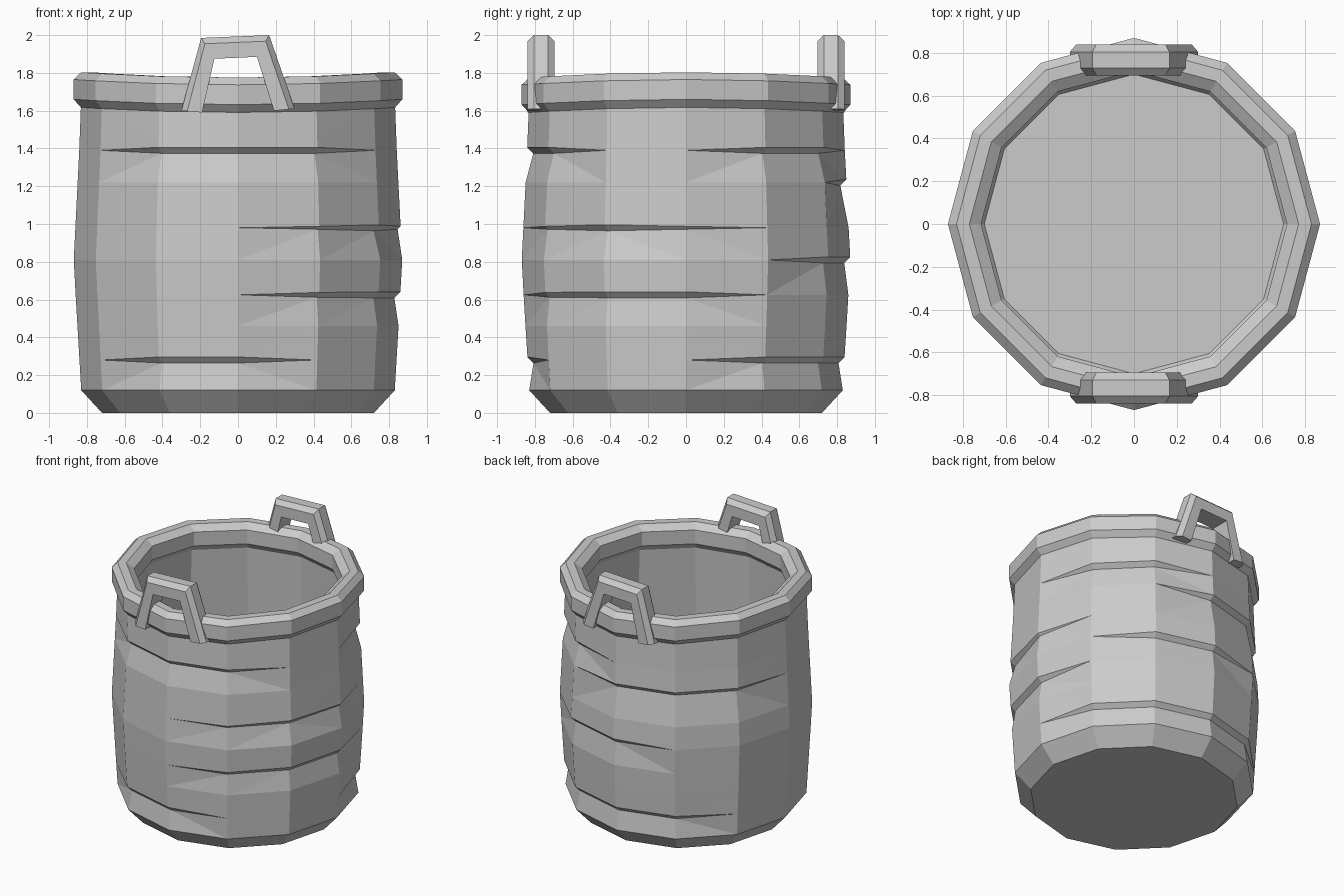
import bpy, bmesh
from math import sin, cos, pi

if "Cube" in bpy.data.objects:
    bpy.data.objects.remove(bpy.data.objects["Cube"])

N = 12


def make_object(name, bm):
    bmesh.ops.remove_doubles(bm, verts=bm.verts, dist=0.0005)
    bmesh.ops.recalc_face_normals(bm, faces=bm.faces)
    me = bpy.data.meshes.new(name)
    bm.to_mesh(me)
    bm.free()
    ob = bpy.data.objects.new(name, me)
    bpy.context.collection.objects.link(ob)
    return ob


def bridge(bm, a, b):
    n = len(a)
    for i in range(n):
        j = (i + 1) % n
        bm.faces.new((a[i], a[j], b[j], b[i]))


def ring(bm, r, z):
    """r and z are functions of the column number (column 9 is the front)."""
    return [bm.verts.new((r(k) * cos(2 * pi * k / N), r(k) * sin(2 * pi * k / N), z(k)))
            for k in range(N)]


def flat(bm, r, z):
    return ring(bm, lambda k: r, lambda k: z)


def barrel_radius(z):
    if z < 0.8:
        return 0.83 + 0.04 * (z - 0.12) / 0.68
    return 0.87 - 0.04 * (z - 0.8) / 0.8


# Overlap ledges: height -> {column: strength}; they taper out at the other columns
LEDGES = [
    (0.28, {8: 1, 9: 1, 1: 1, 2: 1, 3: 1, 4: 1}),
    (0.46, {}),
    (0.625, {10: 0.8, 11: 1, 0: 1}),
    (0.81, {2: 1, 3: 1}),
    (0.98, {10: 0.5, 11: 1, 0: 0.5}),
    (1.22, {3: 1, 4: 1, 5: 1}),
    (1.39, {8: 1, 9: 1, 10: 1, 1: 1, 2: 1}),
]

# Body: faceted barrel with ledges outside, plain wall and floor inside
bm = bmesh.new()
rings = [flat(bm, 0.72, 0.0), flat(bm, 0.83, 0.12)]
for z, cols in LEDGES:
    R = barrel_radius(z)
    rings.append(ring(bm, lambda k: R - 0.032 * cols.get(k, 0),
                      lambda k: z - 0.016 * cols.get(k, 0)))
    if cols:
        rings.append(ring(bm, lambda k: R, lambda k: z + 0.016 * cols.get(k, 0)))
for r, z in [(0.83, 1.67), (0.75, 1.67), (0.79, 0.8), (0.75, 0.14), (0.70, 0.07)]:
    rings.append(flat(bm, r, z))
for a, b in zip(rings, rings[1:]):
    bridge(bm, a, b)
bm.faces.new(rings[0])
bm.faces.new(rings[-1])
bmesh.ops.triangulate(bm, faces=[f for f in bm.faces if len(f.verts) == 4])
make_object("basket_body", bm)

# Rim: chamfered band that sags a little towards the front and back
RIM = [(0.83, 1.615), (0.87, 1.66), (0.87, 1.765), (0.83, 1.803), (0.77, 1.803),
       (0.715, 1.765), (0.715, 1.66), (0.75, 1.615)]
bm = bmesh.new()
loops = [ring(bm, lambda k: r, lambda k: z - 0.028 * sin(2 * pi * k / N) ** 2)
         for r, z in RIM]
for i in range(len(loops)):
    bridge(bm, loops[i - 1], loops[i])
make_object("rim", bm)

# Handles: tapered arches with a chamfered outer edge
OUTER = [(-0.30, 1.60), (-0.195, 1.985), (0.165, 2.0), (0.30, 1.61)]
INNER = [(-0.19, 1.59), (-0.125, 1.875), (0.10, 1.885), (0.19, 1.60)]


def handle(name, side):
    bm = bmesh.new()
    sections = []
    for (ox, oz), (ix, iz) in zip(OUTER, INNER):
        sec = []
        for t, y in [(0, 0.695), (0, 0.84), (0.72, 0.84), (1, 0.805), (1, 0.73), (0.72, 0.695)]:
            sec.append(bm.verts.new((ix + (ox - ix) * t, side * y, iz + (oz - iz) * t)))
        sections.append(sec)
    for a, b in zip(sections, sections[1:]):
        bridge(bm, a, b)
    bm.faces.new(sections[0])
    bm.faces.new(sections[-1])
    make_object(name, bm)


handle("front_handle", -1)
handle("back_handle", 1)
